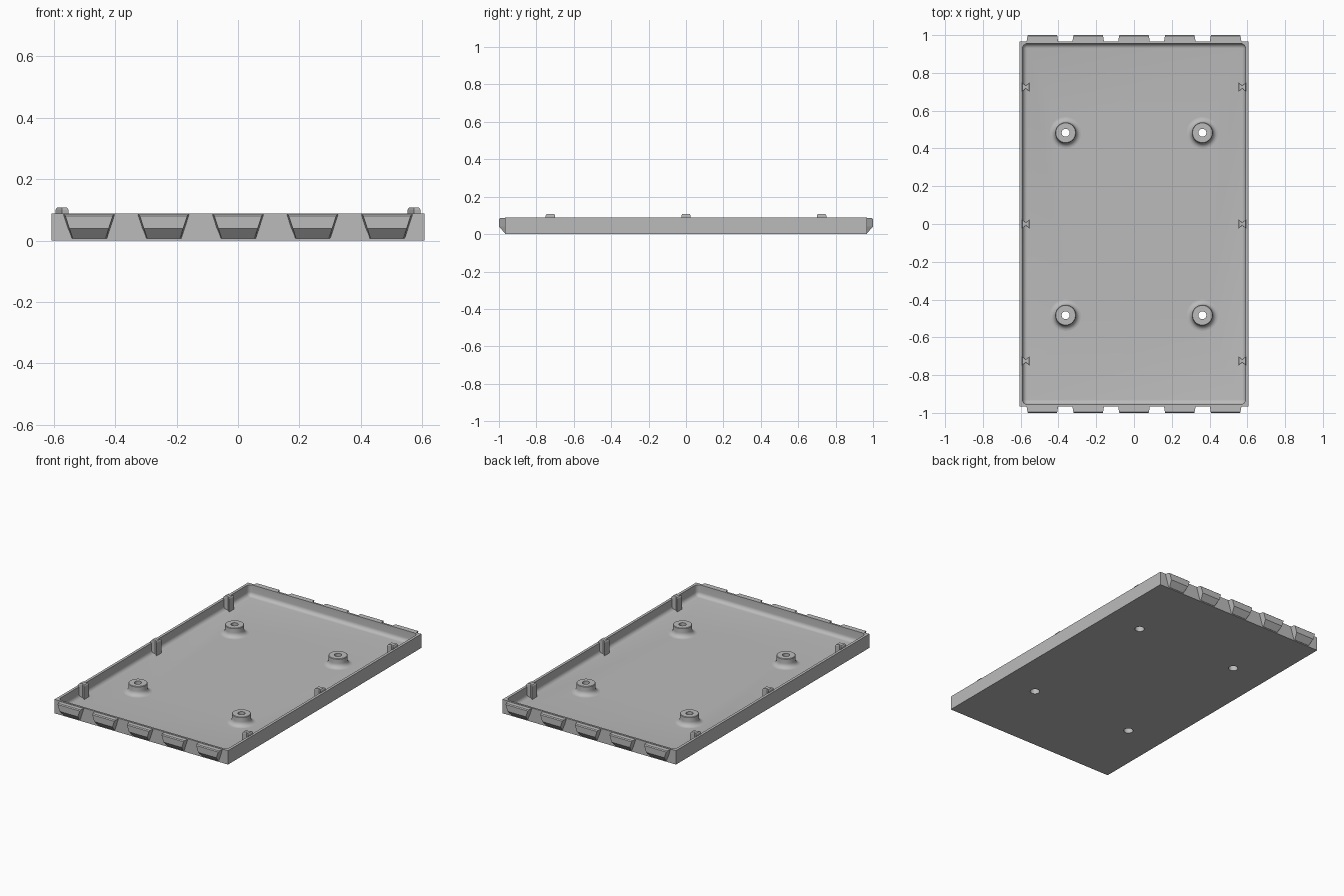
import bpy
import bmesh
from math import cos, sin, pi, radians
from mathutils import Vector

if "Cube" in bpy.data.objects:
    bpy.data.objects.remove(bpy.data.objects["Cube"], do_unlink=True)

HX, HY, TOP = 0.607, 0.967, 0.088      # outer half sizes and rim height
IX, IY, FLOOR = 0.59, 0.955, 0.018     # inner half sizes and floor height
SEG = 32

grey = bpy.data.materials.new("plain grey")
grey.use_nodes = True
colour = (0.5, 0.5, 0.5, 1)
grey.diffuse_color = colour
grey.node_tree.nodes["Principled BSDF"].inputs["Base Color"].default_value = colour


def finish(name, bm, smooth=True):
    bmesh.ops.recalc_face_normals(bm, faces=bm.faces)
    mesh = bpy.data.meshes.new(name)
    bm.to_mesh(mesh)
    bm.free()
    ob = bpy.data.objects.new(name, mesh)
    bpy.context.collection.objects.link(ob)
    mesh.materials.append(grey)
    activate(ob)
    if smooth:
        bpy.ops.object.shade_smooth_by_angle(angle=radians(30))
    return ob


def activate(ob):
    bpy.ops.object.select_all(action='DESELECT')
    ob.select_set(True)
    bpy.context.view_layer.objects.active = ob


def box(hx, hy, z0, z1):
    bm = bmesh.new()
    bmesh.ops.create_cube(bm, size=1)
    for v in bm.verts:
        v.co = (v.co.x * 2 * hx, v.co.y * 2 * hy, z0 if v.co.z < 0 else z1)
    return bm


def loft(sections):
    """Closed solid through rings of equal length."""
    bm = bmesh.new()
    rings = [[bm.verts.new(p) for p in s] for s in sections]
    n = len(rings[0])
    for a, b in zip(rings, rings[1:]):
        for i in range(n):
            j = (i + 1) % n
            bm.faces.new((a[i], a[j], b[j], b[i]))
    bm.faces.new(rings[0])
    bm.faces.new(rings[-1])
    return bm


def cut(target, cutter):
    cutter.hide_render = True
    activate(target)
    mod = target.modifiers.new("cut", 'BOOLEAN')
    mod.operation = 'DIFFERENCE'
    mod.solver = 'EXACT'
    mod.object = cutter
    bpy.ops.object.modifier_apply(modifier=mod.name)
    bpy.data.objects.remove(cutter, do_unlink=True)


# Tray: a block hollowed by a pocket with rounded lower edges and corners
tray = finish("tray", box(HX, HY, 0, TOP), False)
pocket = box(IX, IY, FLOOR, TOP + 0.1)
round_edges = [e for e in pocket.edges if min(v.co.z for v in e.verts) < TOP]
bmesh.ops.bevel(pocket, geom=round_edges, offset=0.025, segments=6,
                profile=0.5, affect='EDGES')
cut(tray, finish("pocket_cutter", pocket, False))

# Screw bosses: lathed with a stepped hole and a flared foot
BOSS_X, BOSS_Y, HOLE, WIDE = 0.362, 0.483, 0.021, 0.028
FOOT = 0.028
profile = [(WIDE, 0), (WIDE, 0.045), (HOLE, 0.045), (HOLE, 0.075),
           (0.052, 0.075), (0.055, 0.072)]
for k in range(7):
    a = k / 6 * pi / 2
    profile.append((0.055 + FOOT * (1 - cos(a)), FLOOR + FOOT * (1 - sin(a))))


def circle(radius, z, x=0, y=0):
    return [(x + radius * cos(2 * pi * i / SEG),
             y + radius * sin(2 * pi * i / SEG), z) for i in range(SEG)]


for sx, side in ((1, "left"), (-1, "right")):
    for sy, end in ((-1, "front"), (1, "back")):
        x, y = sx * BOSS_X, sy * BOSS_Y
        drill = loft([circle(WIDE, -0.05, x, y), circle(WIDE, 0.05, x, y)])
        cut(tray, finish("hole_cutter", drill, False))
        bm = loft([circle(r, z, x, y) for r, z in profile])
        caps = [f for f in bm.faces if len(f.verts) == SEG]
        bmesh.ops.delete(bm, geom=caps, context='FACES_ONLY')
        boss = finish(f"{end}_{side}_screw_boss", bm)
        # Open surface: make the boss top face upward
        top = max(boss.data.polygons, key=lambda p: p.center.z)
        if top.normal.z < 0:
            boss.data.flip_normals()

activate(tray)
bpy.ops.object.shade_smooth_by_angle(angle=radians(30))

# Tapered catches along both short ends: (z, half width, outward y)
LIP = 0.002
outline = [(0.006, 0.058), (0.04, 0.069), (0.08, 0.082), (0.085, 0.084)]
reach = [HY + LIP, 1.0, 1.0, 0.994]
for sy, end in ((-1, "front"), (1, "back")):
    for i in range(5):
        cx = (i - 2) * 0.2425
        rings = []
        for (z, w), y in zip(outline, reach):
            rings.append([(cx - w, sy * (HY - LIP), z), (cx + w, sy * (HY - LIP), z),
                          (cx + w - 0.005, sy * y, z), (cx - w + 0.005, sy * y, z)])
        finish(f"{end}_catch_{i + 1}", loft(rings), False)

# Waisted locating posts along the long walls, rising above the rim
plan = [(0.594, 0.025), (0.573, 0.009), (0.552, 0.025)]
for sx, side in ((1, "left"), (-1, "right")):
    for i in range(3):
        cy = (i - 1) * 0.725
        loop = plan + [(x, -w) for x, w in reversed(plan)]
        rings = []
        for z, s in ((FLOOR - 0.005, 1), (0.1, 1), (0.107, 0.8)):
            rings.append([(sx * (0.573 + (x - 0.573) * s), cy + w * s, z)
                          for x, w in loop])
        finish(f"{side}_post_{i + 1}", loft(rings), False)
